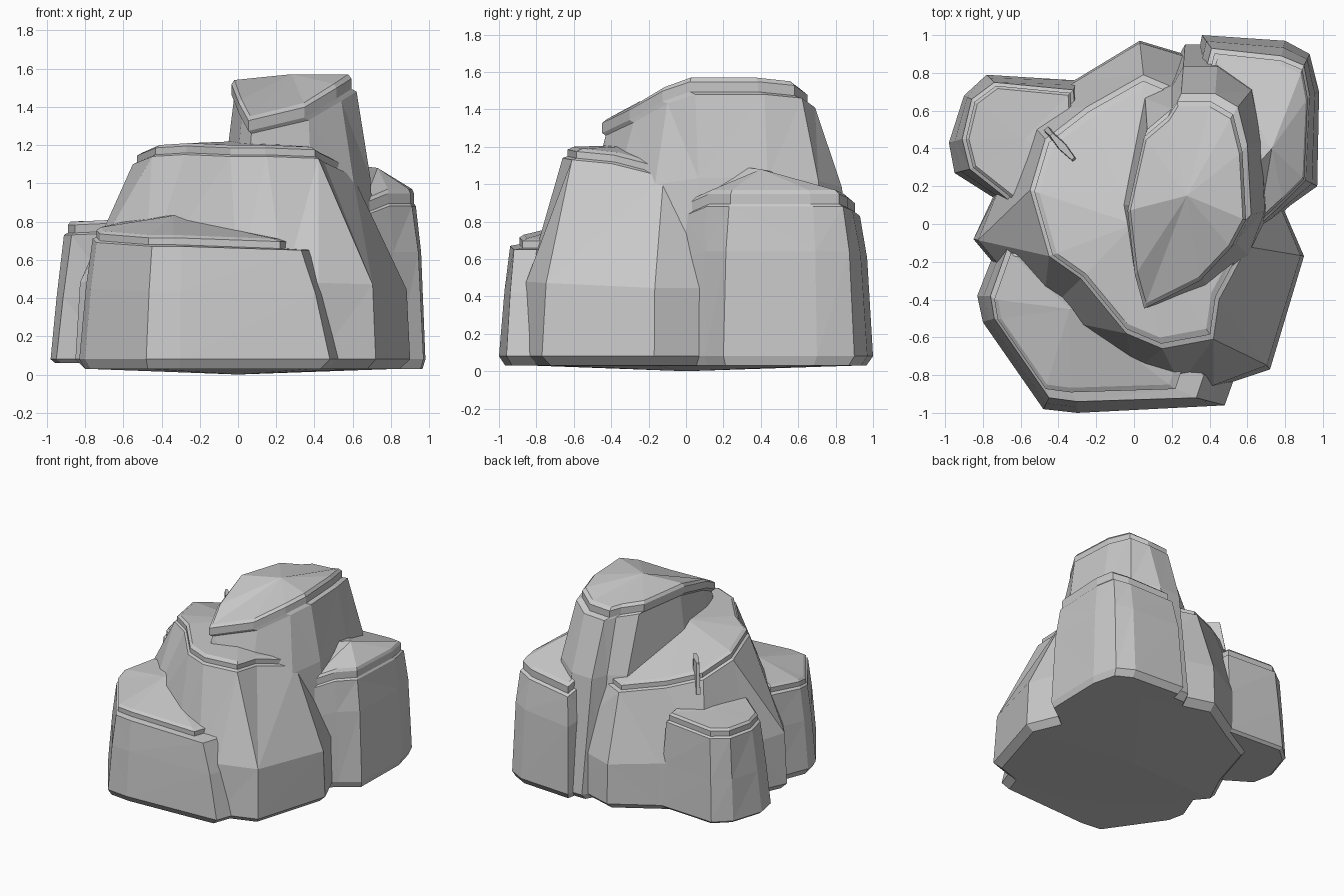
import bpy
import bmesh
from math import radians
from mathutils import Vector, Matrix

default_cube = bpy.data.objects.get("Cube")
if default_cube:
    bpy.data.objects.remove(default_cube, do_unlink=True)

# One plain stone colour
STONE = (0.58, 0.58, 0.58, 1.0)
stone = bpy.data.materials.new("grey stone")
stone.use_nodes = True
stone.diffuse_color = STONE
shader = stone.node_tree.nodes["Principled BSDF"]
shader.inputs["Base Color"].default_value = STONE
shader.inputs["Roughness"].default_value = 0.9


def finish(name, bm):
    """Turn a bmesh into a flat shaded stone object."""
    bmesh.ops.recalc_face_normals(bm, faces=bm.faces[:])
    mesh = bpy.data.meshes.new(name)
    bm.to_mesh(mesh)
    bm.free()
    mesh.materials.append(stone)
    rock_object = bpy.data.objects.new(name, mesh)
    bpy.context.collection.objects.link(rock_object)
    return rock_object


def scaled_ring(ring, centre, factor, lift, slide=(0, 0)):
    """Grow or shrink a ring in plan about a centre, slide it and raise it."""
    return [Vector((centre.x + (p.x - centre.x) * factor + slide[0],
                    centre.y + (p.y - centre.y) * factor + slide[1],
                    p.z + lift)) for p in ring]


def rock(name, columns, crown, waist, waist_lean, lip, cap_scale,
         slide=(0, 0), foot=0.08, floor=0.03, keel=0.03):
    """Loft a faceted boulder: chamfered foot, waist, shelf and cap slab.

    Each column holds the foot x, y and the cap x, y, z of one upright edge.
    """
    crown = Vector(crown)
    base = [Vector((c[0], c[1], foot)) for c in columns]
    rim = [Vector(c[2:]) for c in columns]
    shelf = scaled_ring(rim, crown, 1.0, -lip)
    middle = []
    for low, high in zip(base, shelf):
        point = low.lerp(high, waist_lean)
        point.z = low.z + (high.z - low.z) * waist
        middle.append(point)
    under = scaled_ring(base, crown, 0.94, floor - foot)
    ledge = scaled_ring(shelf, crown, cap_scale, lip * 0.15, slide)
    edge = scaled_ring(rim, crown, cap_scale, -lip * 0.25, slide)
    top = scaled_ring(rim, crown, cap_scale - 0.05, 0.0, slide)

    bm = bmesh.new()
    rings = [[bm.verts.new(p) for p in ring]
             for ring in (under, base, middle, shelf, ledge, edge, top)]
    count = len(columns)
    for lower, upper in zip(rings, rings[1:]):
        for i in range(count):
            j = (i + 1) % count
            bm.faces.new((lower[i], lower[j], upper[j], upper[i]))
    # Close the ends with shallow fans
    peak = bm.verts.new(crown)
    root = bm.verts.new((crown.x, crown.y, keel))
    for i in range(count):
        j = (i + 1) % count
        bm.faces.new((rings[-1][i], rings[-1][j], peak))
        bm.faces.new((rings[0][j], rings[0][i], root))
    bmesh.ops.triangulate(bm, faces=bm.faces[:])
    return finish(name, bm)


# Broad central mass
rock("main_boulder", [
    (-0.85, -0.08, -0.45, -0.17, 1.2),
    (-0.5, -0.5, -0.28, -0.29, 1.21),
    (0, -0.8, -0.04, -0.58, 1.2),
    (0.25, -0.86, 0.15, -0.66, 1.2),
    (0.42, -0.87, 0.42, -0.61, 1.19),
    (0.72, -0.77, 0.45, -0.4, 1.17),
    (0.9, -0.17, 0.6, -0.12, 1.1),
    (0.74, 0.2, 0.55, 0.2, 1.1),
    (0.6, 0.8, 0.5, 0.6, 1),
    (0.03, 0.97, 0.05, 0.79, 0.97),
    (-0.3, 0.77, -0.25, 0.62, 1.02),
    (-0.6, 0.6, -0.47, 0.45, 1.08),
    (-0.72, 0.2, -0.55, 0.18, 1.16),
], crown=(0, 0, 1.22), waist=0.38, waist_lean=0.06, lip=0.06,
    cap_scale=0.96, keel=0)

# Tall pillar whose sloped slab overhangs the front
rock("peak_pillar", [
    (-0.12, 0.1, -0.02, 0.1, 1.54),
    (-0.05, -0.4, 0.02, -0.25, 1.44),
    (0.02, -0.6, 0.07, -0.43, 1.35),
    (0.4, -0.48, 0.37, -0.28, 1.42),
    (0.66, -0.22, 0.54, -0.1, 1.52),
    (0.75, 0.08, 0.62, 0.05, 1.57),
    (0.74, 0.45, 0.6, 0.42, 1.57),
    (0.68, 0.78, 0.55, 0.62, 1.55),
    (0.45, 0.95, 0.43, 0.69, 1.5),
    (0.27, 0.95, 0.25, 0.69, 1.49),
    (0.2, 0.82, 0.2, 0.61, 1.5),
    (0.05, 0.8, 0.07, 0.5, 1.52),
], crown=(0.28, 0.15, 1.57), waist=0.68, waist_lean=0.45, lip=0.09,
    cap_scale=0.98, slide=(-0.02, -0.03))

# Low front terrace, its slab stopping short of the far end
rock("front_terrace", [
    (-0.72, -0.1, -0.66, -0.1, 0.79),
    (-0.83, -0.38, -0.76, -0.38, 0.77),
    (-0.8, -0.52, -0.74, -0.5, 0.75),
    (-0.48, -0.98, -0.45, -0.92, 0.73),
    (-0.3, -1, -0.3, -0.94, 0.73),
    (0.48, -0.96, 0.33, -0.92, 0.71),
    (0.53, -0.82, 0.37, -0.8, 0.71),
    (0.1, -0.4, 0.05, -0.45, 0.83),
    (-0.4, -0.1, -0.4, -0.15, 0.84),
], crown=(-0.34, -0.45, 0.83), waist=0.6, waist_lean=0.5, lip=0.06,
    cap_scale=0.88, slide=(-0.03, -0.01))

# Small stump behind on the right-hand side
rock("rear_right_stump", [
    (-0.95, 0.27, -0.87, 0.29, 0.8),
    (-0.98, 0.43, -0.91, 0.45, 0.8),
    (-0.9, 0.68, -0.86, 0.66, 0.8),
    (-0.78, 0.79, -0.74, 0.75, 0.8),
    (-0.3, 0.76, -0.32, 0.71, 0.81),
    (-0.2, 0.3, -0.3, 0.3, 0.84),
    (-0.65, 0.08, -0.63, 0.1, 0.81),
], crown=(-0.58, 0.45, 0.81), waist=0.5, waist_lean=0.45, lip=0.07,
    cap_scale=0.94, floor=0.06, keel=0.06)

# Taller shoulder behind on the left-hand side
rock("rear_left_shoulder", [
    (0.68, -0.03, 0.66, -0.01, 0.92),
    (0.83, 0.1, 0.79, 0.11, 0.97),
    (0.97, 0.2, 0.91, 0.23, 0.97),
    (0.98, 0.7, 0.93, 0.68, 0.97),
    (0.93, 0.9, 0.9, 0.84, 0.97),
    (0.8, 0.97, 0.78, 0.89, 0.95),
    (0.36, 1, 0.41, 0.93, 0.92),
    (0.3, 0.7, 0.35, 0.7, 1.02),
    (0.5, 0.2, 0.55, 0.2, 1.1),
], crown=(0.73, 0.4, 1.08), waist=0.7, waist_lean=0.45, lip=0.09,
    cap_scale=0.95)

# Thin splinter standing on the central mass
bm = bmesh.new()
bmesh.ops.create_cone(bm, cap_ends=True, segments=6, radius1=0.15,
                      radius2=0.1, depth=0.24)
bmesh.ops.scale(bm, vec=(1, 0.2, 1), verts=bm.verts)
bmesh.ops.rotate(bm, cent=(0, 0, 0), verts=bm.verts,
                 matrix=Matrix.Rotation(radians(-48), 3, "Z"))
bmesh.ops.translate(bm, vec=(-0.38, 0.41, 1.04), verts=bm.verts)
finish("splinter", bm)
